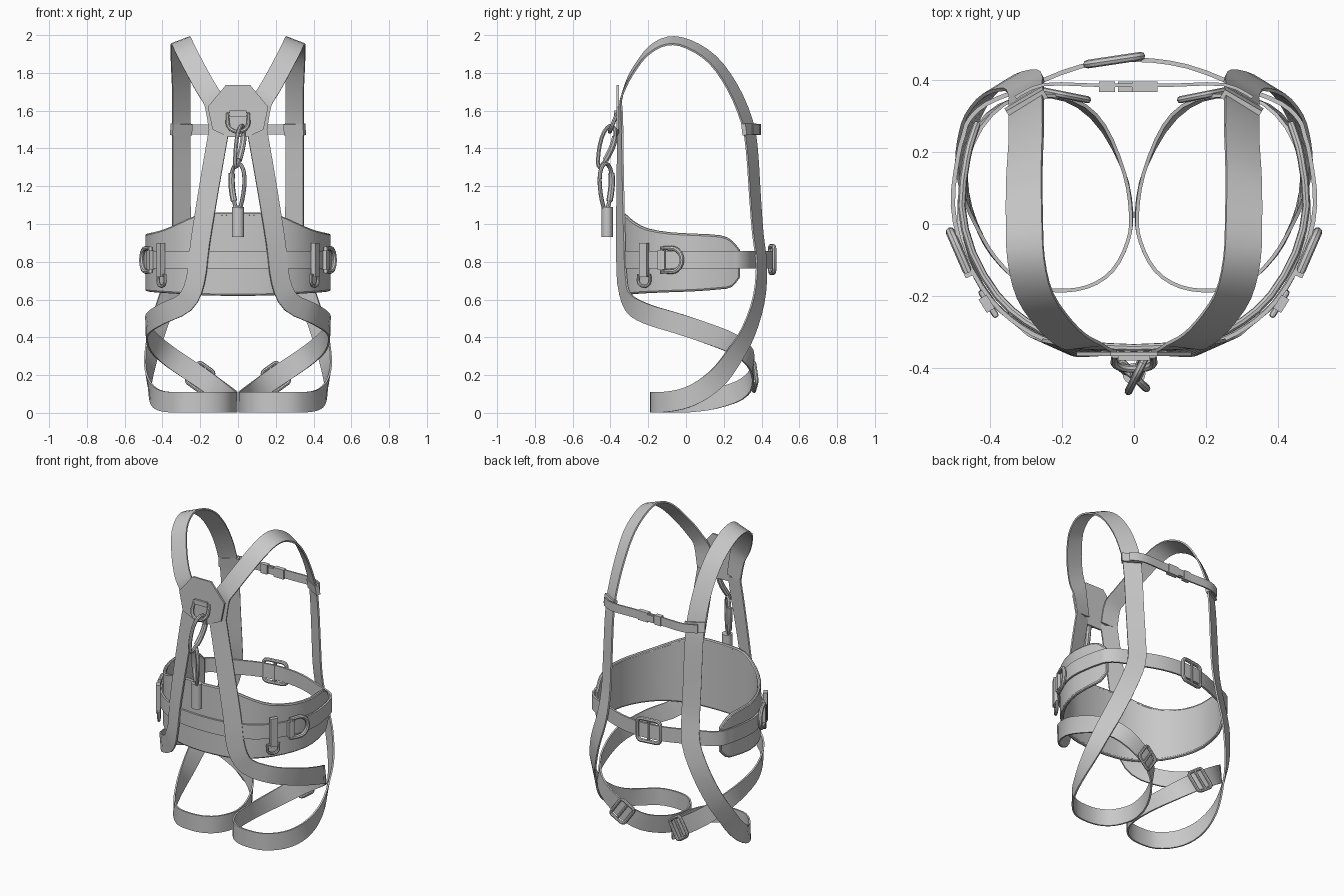
import bpy, bmesh, math
from mathutils import Vector

if "Cube" in bpy.data.objects:
    bpy.data.objects.remove(bpy.data.objects["Cube"])

# One plain grey for webbing and hardware
grey = bpy.data.materials.new("plain grey")
grey.use_nodes = True
grey.diffuse_color = (0.58, 0.58, 0.58, 1)
grey.node_tree.nodes["Principled BSDF"].inputs["Base Color"].default_value = (0.58, 0.58, 0.58, 1)
parts = []
X, Y, Z = Vector((1, 0, 0)), Vector((0, 1, 0)), Vector((0, 0, 1))


def register(name, data):
    obj = bpy.data.objects.new(name, data)
    bpy.context.collection.objects.link(obj)
    data.materials.append(grey)
    parts.append(obj)
    return obj


def mirrored(p, side):
    return Vector((p[0] * side, p[1], p[2]))


def loft(name, rings, side=1, cyclic=False):
    """Skin a row of equal cross-sections."""
    bm = bmesh.new()
    rows = [[bm.verts.new(mirrored(p, side)) for p in ring] for ring in rings]
    n = len(rows[0])
    for a, b in list(zip(rows, rows[1:])) + ([(rows[-1], rows[0])] if cyclic else []):
        for i in range(n):
            j = (i + 1) % n
            bm.faces.new((a[i], a[j], b[j], b[i]))
    if not cyclic:
        bm.faces.new(rows[0])
        bm.faces.new(rows[-1])
    bmesh.ops.recalc_face_normals(bm, faces=bm.faces)
    mesh = bpy.data.meshes.new(name)
    bm.to_mesh(mesh)
    bm.free()
    return register(name, mesh)


def smooth_path(pts, sub=3, cyclic=False):
    """Catmull-Rom refinement of a coarse path."""
    pts = [Vector(p) for p in pts]
    n, out = len(pts), []
    pick = (lambda i: pts[i % n]) if cyclic else (lambda i: pts[max(0, min(n - 1, i))])
    for i in range(n if cyclic else n - 1):
        a, b, c, d = (pick(i + k) for k in (-1, 0, 1, 2))
        for k in range(sub):
            t = k / sub
            out.append(b + (c - a) * (t / 2) + (a * 2 - b * 5 + c * 4 - d) * (t * t / 2)
                       + (b * 3 - a - c * 3 + d) * (t ** 3 / 2))
    return out if cyclic else out + [pts[-1]]


def tangents(pts, cyclic=False):
    n = len(pts)
    if cyclic:
        return [(pts[(i + 1) % n] - pts[i - 1]).normalized() for i in range(n)]
    return [(pts[min(i + 1, n - 1)] - pts[max(i - 1, 0)]).normalized() for i in range(n)]


def ribbon(name, pts, half, thick, outward=None, side=1, cyclic=False):
    """Flat webbing along a path, lying on the body."""
    pts = smooth_path(pts, cyclic=cyclic)
    rings = []
    for p, t in zip(pts, tangents(pts, cyclic)):
        n = outward(p) if outward else t.cross(Z)
        n = (n - t * n.dot(t)).normalized()
        w, h = t.cross(n) * half, n * (thick / 2)
        rings.append([p + w + h, p - w + h, p - w - h, p + w - h])
    return loft(name, rings, side, cyclic)


def tube(name, pts, radius, side=1, cyclic=True):
    """Round bar through points, turned into a mesh."""
    curve = bpy.data.curves.new(name, 'CURVE')
    curve.dimensions = '3D'
    curve.bevel_depth = radius
    curve.bevel_resolution = 2
    curve.use_fill_caps = True
    spline = curve.splines.new('POLY')
    spline.points.add(len(pts) - 1)
    for sp, p in zip(spline.points, pts):
        sp.co = (*mirrored(p, side), 1)
    spline.use_cyclic_u = cyclic
    obj = register(name, curve)
    bpy.ops.object.select_all(action='DESELECT')
    obj.select_set(True)
    bpy.context.view_layer.objects.active = obj
    bpy.ops.object.convert(target='MESH')


def frame(origin, normal, u):
    """Local axes on a surface: u, v along it and n out of it."""
    o, n = Vector(origin), Vector(normal).normalized()
    u = Vector(u)
    u = (u - n * u.dot(n)).normalized()
    v = n.cross(u)
    return lambda a, b, c=0: o + u * a + v * b + n * c


def box(name, f, a, b, c, shift=0, side=1):
    loft(name, [[f(shift + i * a, j * b, k * c) for j, k in ((-1, -1), (1, -1), (1, 1), (-1, 1))]
                for i in (-1, 1)], side)


def d_ring(name, f, w, h, radius, side=1):
    arc = [f(w * math.sin(math.pi * i / 10), h * math.cos(math.pi * i / 10)) for i in range(11)]
    tube(name, [f(-w, -h), f(-w, h)] + arc, radius, side)


def buckle(name, f, a, b, radius, side=1):
    pts, r = [], a * 0.35
    for q, (i, j) in enumerate(((1, 1), (-1, 1), (-1, -1), (1, -1))):
        for k in range(4):
            ang = (q + k / 3) * math.pi / 2
            pts.append(f(i * (a - r) + r * math.cos(ang), j * (b - r) + r * math.sin(ang)))
    tube(name + "_frame", pts, radius, side)
    tube(name + "_bar", [f(0, -b), f(0, b)], radius * 0.8, side, False)


def carabiner(name, f, length, width):
    rim = [f(length * math.cos(t), width * math.sin(t) * (1 - 0.35 * math.cos(t)))
           for t in (2 * math.pi * i / 20 for i in range(20))]
    tube(name, rim, 0.011)
    tube(name + "_sleeve", rim[3:8], 0.017, cyclic=False)


def body_out(p):
    """Outward direction: from the trunk above, from the thigh below."""
    t = max(0, min(1, (0.7 - p.z) / 0.3))
    cx = 0.3 * p.x * (1 - t) + 0.24 * t
    return p - Vector((cx, 0.08 * t, min(p.z, 1.4)))


def both_sides(half):
    return [(-p[0], *p[1:]) for p in reversed(half[1:])] + half


# One continuous strap per side: shoulder, chest, thigh loop, hip and back
strap = [(.1, -.345, 1.5), (.125, -.344, 1.64), (.17, -.325, 1.72), (.22, -.28, 1.81),
         (.275, -.2, 1.915), (.3, -.1, 1.968), (.305, .01, 1.953), (.305, .14, 1.87),
         (.3, .245, 1.725), (.3, .32, 1.55), (.3, .348, 1.4), (.3, .365, 1.15),
         (.3, .38, .95), (.315, .4, .78), (.375, .385, .6), (.43, .33, .43), (.46, .26, .31),
         (.475, .18, .2), (.468, .09, .125), (.44, 0, .08), (.39, -.09, .06), (.31, -.165, .056),
         (.22, -.185, .056), (.13, -.175, .056), (.06, -.13, .056), (.018, -.05, .056),
         (.008, .03, .058), (.03, .15, .075), (.1, .285, .12), (.2, .35, .19), (.35, .34, .29),
         (.44, .25, .365), (.48, .1, .425), (.475, -.05, .475), (.4, -.21, .525),
         (.28, -.305, .585), (.225, -.338, .7), (.2, -.345, .9), (.152, -.348, 1.2),
         (.1, -.348, 1.5)]

# Waist pad half: x, y, bottom, top
pad_half = [(0, -.345, .63, 1.05), (.14, -.335, .632, 1.05), (.22, -.313, .635, 1.035),
            (.3, -.272, .64, 1), (.38, -.2, .645, .965), (.45, -.08, .65, .945),
            (.48, .05, .655, .938), (.466, .18, .665, .93), (.452, .235, .675, .905),
            (.438, .275, .72, .86)]
pad = smooth_path(both_sides(pad_half), 2)
rings = []
for p, t in zip(pad, tangents([Vector((q[0], q[1], 0)) for q in pad])):
    n = t.cross(Z) * 0.01
    c = Vector((p[0], p[1], 0))
    rings.append([c + n + Z * p[2], c + n + Z * p[3], c - n + Z * p[3], c - n + Z * p[2]])
loft("waist_pad", rings)
tube("waist_pad_binding", [(p[0], p[1], p[3]) for p in pad]
     + [(p[0], p[1], p[2]) for p in reversed(pad)], 0.011)

# Waist belt goes over the pad and closes at the rear
belt = both_sides([(p[0] * 1.05, p[1] * 1.05, .81) for p in pad_half]
                  + [(.41, .335, .81), (.3, .38, .81), (.15, .438, .81)]) + [(0, .457, .81)]
ribbon("waist_belt", belt, 0.046, 0.012, cyclic=True)
buckle("belt_buckle", frame((-.055, .456, .812), (-.15, 1, 0), X), 0.075, 0.07, 0.012)

# Chest strap with clip
chest = [(.33, .352, 1.5), (.25, .388, 1.5), (.1, .386, 1.5), (0, .386, 1.5)]
ribbon("chest_strap", list(reversed(both_sides(list(reversed(chest))))), 0.027, 0.009)
clip = frame((0, .382, 1.5), Y, X)
for label, shift, a, b in (("socket", .03, .035, .03), ("prongs", -.02, .025, .02),
                           ("slider", -.075, .022, .03)):
    box("chest_clip_" + label, clip, a, b, 0.014, shift)

for side, tag in ((1, "left_"), (-1, "right_")):
    ribbon(tag + "harness_strap", strap, 0.054, 0.01, body_out, side)
    box(tag + "chest_loop", frame((.3, .337, 1.5), (.5, .86, .15), (.86, -.5, 0)),
        0.06, 0.03, 0.013, side=side)
    # Hip ring with its mount
    f = frame((.488, -.075, .81), (.92, -.4, 0), (.4, .92, 0))
    d_ring(tag + "hip_ring", f, 0.058, 0.062, 0.013, side)
    box(tag + "hip_ring_mount", f, 0.02, 0.05, 0.012, -0.058, side)
    # Tool loop and small ring
    f = frame((.41, -.222, .81), (.85, -.53, 0), -Z)
    box(tag + "tool_loop", f, 0.09, 0.022, 0.013, side=side)
    d_ring(tag + "tool_ring", frame((.405, -.222, .7), (.85, -.53, 0), -Z), 0.03, 0.036, 0.009, side)
    # Thigh buckle
    buckle(tag + "thigh_buckle", frame((.2, .36, .19), (-.2, 1, 0), (-.8, 0, -.55)),
           0.052, 0.064, 0.01, side)

# Back plate with ring
outline = [(.065, 1.735), (.16, 1.62), (.135, 1.5), (.05, 1.46)]
outline += [(-x, z) for x, z in reversed(outline)]
loft("back_plate", [[Vector((x, y, z)) for x, z in outline] for y in (-.356, -.368)])
f = frame((0, -.385, 1.535), (0, -.93, .37), -Z)
d_ring("back_ring", f, 0.05, 0.055, 0.011)
box("back_ring_mount", frame((0, -.37, 1.585), -Y, X), 0.045, 0.015, 0.01)

# Two linked carabiners and the hanging weight
carabiner("upper_carabiner", frame((0.005, -.425, 1.41), (1, -.5, 0), (0, -.4, -1)), 0.115, 0.036)
carabiner("lower_carabiner", frame((0, -.425, 1.195), (.7, .75, 0), -Z), 0.125, 0.045)
loft("hanging_cylinder", [[Vector((.032 * math.cos(a), -.417 + .03 * math.sin(a), z))
                           for a in (math.pi * i / 8 for i in range(16))] for z in (.932, 1.09)])

# Smooth shading with crisp edges
bpy.ops.object.select_all(action='DESELECT')
for obj in parts:
    obj.select_set(True)
bpy.context.view_layer.objects.active = parts[0]
bpy.ops.object.shade_smooth_by_angle()
